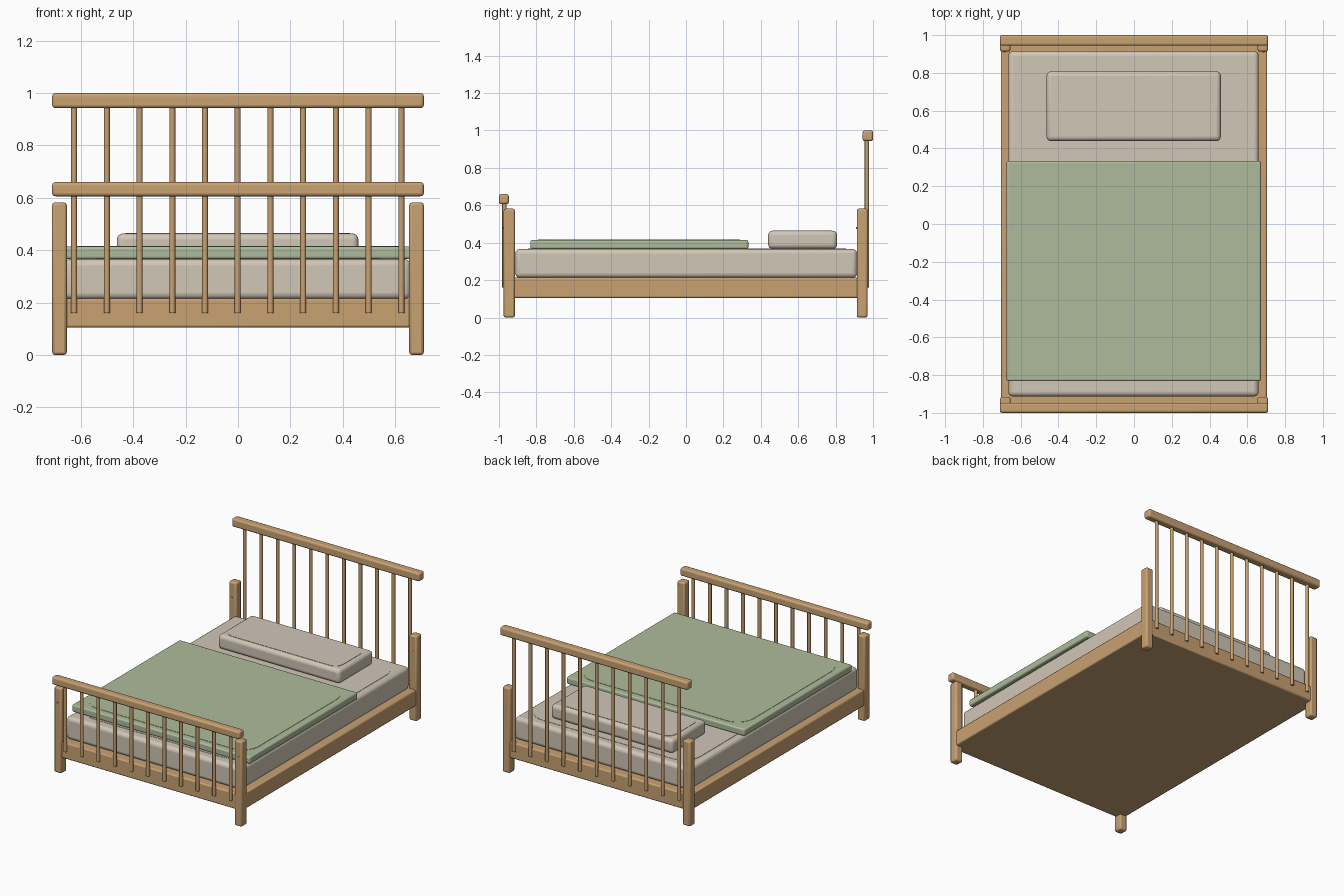
import bpy, bmesh, math
from mathutils import Matrix

if "Cube" in bpy.data.objects:
    bpy.data.objects.remove(bpy.data.objects["Cube"])


def material(name, rgb):
    m = bpy.data.materials.new(name)
    m.diffuse_color = (*rgb, 1)
    m.use_nodes = True
    m.node_tree.nodes["Principled BSDF"].inputs["Base Color"].default_value = m.diffuse_color
    return m


WOOD = material("oak wood", (0.58, 0.36, 0.17))
LINEN = material("cream linen", (0.64, 0.57, 0.47))
GREEN = material("sage green", (0.42, 0.50, 0.33))


def finish(bm, name, mat, bevel=0.0, segments=2):
    mesh = bpy.data.meshes.new(name)
    bm.to_mesh(mesh)
    bm.free()
    ob = bpy.data.objects.new(name, mesh)
    bpy.context.collection.objects.link(ob)
    mesh.materials.append(mat)
    if bevel:
        mod = ob.modifiers.new("soft edges", 'BEVEL')
        mod.width = bevel
        mod.segments = segments
        mod.limit_method = 'ANGLE'
    bpy.ops.object.select_all(action='DESELECT')
    ob.select_set(True)
    bpy.context.view_layer.objects.active = ob
    bpy.ops.object.shade_smooth_by_angle(angle=math.radians(35))
    return ob


def box(name, mat, x, y, z, bevel=0.01, segments=2):
    bm = bmesh.new()
    size = [b - a for a, b in (x, y, z)]
    mid = [(a + b) / 2 for a, b in (x, y, z)]
    bmesh.ops.create_cube(bm, size=1, matrix=Matrix.Translation(mid) @ Matrix.Diagonal((*size, 1)))
    return finish(bm, name, mat, bevel, segments)


def rod(name, mat, radius, length, matrix, sides=12):
    bm = bmesh.new()
    bmesh.ops.create_cone(bm, cap_ends=True, segments=sides, radius1=radius, radius2=radius,
                          depth=length, matrix=matrix)
    return finish(bm, name, mat)


def panel(name, mat, x, y, z, r, height=0.003):
    """Thin round-cornered raised panel."""
    bm = bmesh.new()
    pts = []
    corners = ((x[1] - r, y[1] - r, 0), (x[0] + r, y[1] - r, 90),
               (x[0] + r, y[0] + r, 180), (x[1] - r, y[0] + r, 270))
    for cx, cy, start in corners:
        for i in range(9):
            a = math.radians(start + i * 90 / 8)
            pts.append(bm.verts.new((cx + r * math.cos(a), cy + r * math.sin(a), z)))
    face = bm.faces.new(pts)
    top = bmesh.ops.extrude_face_region(bm, geom=[face])
    bmesh.ops.translate(bm, vec=(0, 0, height),
                        verts=[v for v in top["geom"] if isinstance(v, bmesh.types.BMVert)])
    bmesh.ops.recalc_face_normals(bm, faces=bm.faces)
    return finish(bm, name, mat)


# Solid bed base
box("bed_base", WOOD, (-0.705, 0.705), (-0.965, 0.965), (0.105, 0.215), 0.008)

# Corner posts with small pegs on their front faces
for sx, side in ((-1, "left"), (1, "right")):
    for y0, y1, end in ((-0.975, -0.915, "foot"), (0.913, 0.971, "head")):
        xs = sorted((sx * 0.654, sx * 0.71))
        box(f"{end}_post_{side}", WOOD, xs, (y0, y1), (0.0, 0.582), 0.01)
        rod(f"{end}_peg_{side}", WOOD, 0.005, 0.008,
            Matrix.Translation((sx * 0.685, y0, 0.478)) @ Matrix.Rotation(math.pi / 2, 4, 'X'))

# Top rails and spindles
for end, y, ys, z0, z1 in (("foot", -0.971, (-1.0, -0.947), 0.606, 0.66),
                           ("head", 0.967, (0.944, 1.0), 0.943, 1.0)):
    box(f"{end}_rail", WOOD, (-0.71, 0.71), ys, (z0, z1), 0.012, 3)
    for i in range(11):
        low, high = 0.16, z0 + 0.01
        rod(f"{end}_spindle_{i + 1}", WOOD, 0.0115, high - low,
            Matrix.Translation((-0.626 + i * 0.125, y, (low + high) / 2)))

# Bedding
box("mattress", LINEN, (-0.665, 0.66), (-0.913, 0.915), (0.212, 0.366), 0.025, 4)
panel("mattress_top_panel", LINEN, (-0.62, 0.615), (-0.845, 0.855), 0.365, 0.13)
box("blanket", GREEN, (-0.675, 0.672), (-0.832, 0.333), (0.366, 0.414), 0.01, 3)
panel("blanket_top_panel", GREEN, (-0.63, 0.627), (-0.79, 0.29), 0.413, 0.12)
box("pillow", LINEN, (-0.463, 0.46), (0.439, 0.808), (0.367, 0.464), 0.024, 4)
panel("pillow_top_panel", LINEN, (-0.43, 0.427), (0.468, 0.779), 0.463, 0.06)
